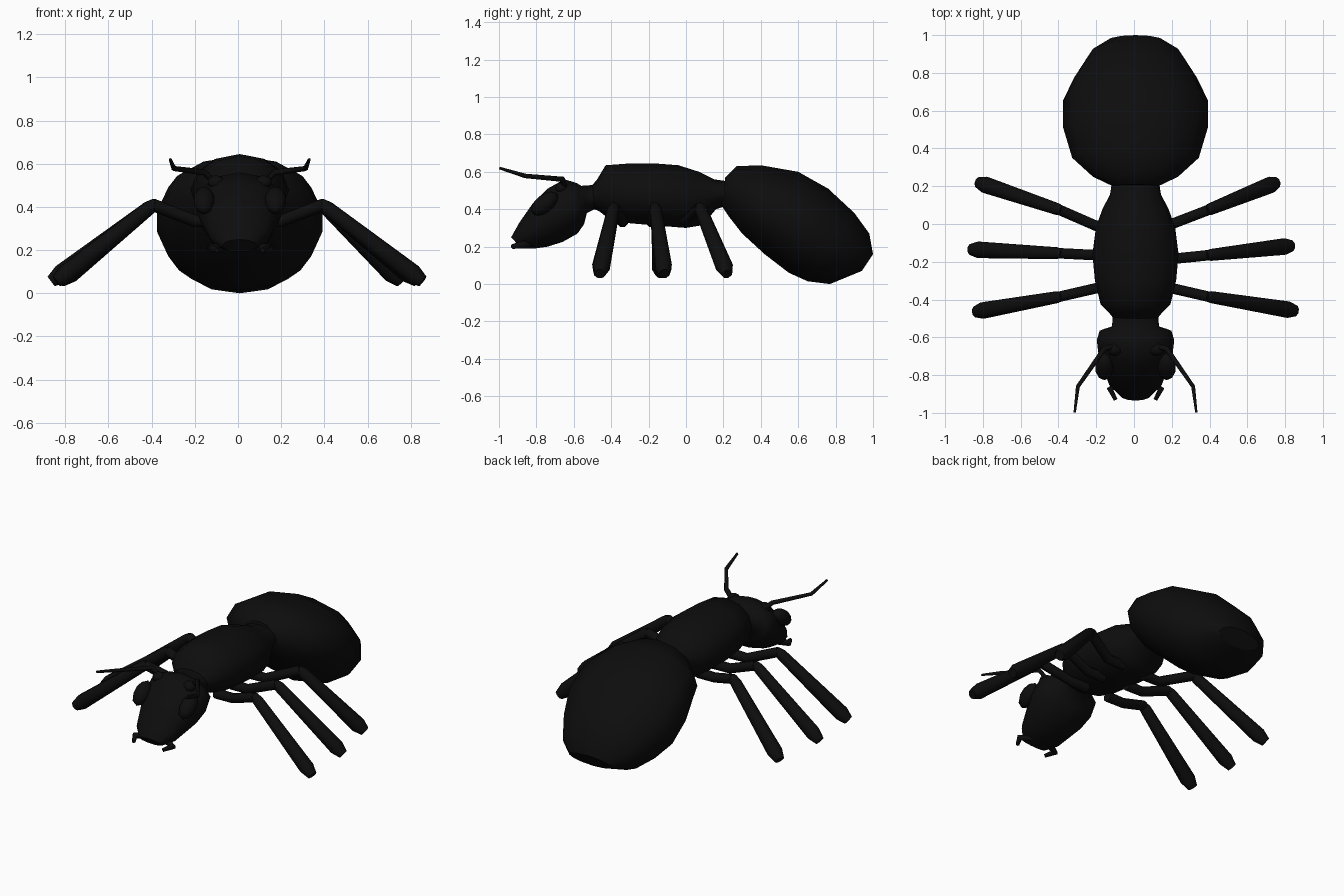
import bpy, bmesh, math
from mathutils import Vector, Matrix

if "Cube" in bpy.data.objects:
    bpy.data.objects.remove(bpy.data.objects["Cube"])

CX = 0.008  # body centre line
black = bpy.data.materials.new("near_black")
black.diffuse_color = (0.004, 0.004, 0.004, 1)
black.use_nodes = True
black.node_tree.nodes["Principled BSDF"].inputs["Base Color"].default_value = black.diffuse_color


def finish(name, bm):
    bmesh.ops.recalc_face_normals(bm, faces=bm.faces)
    for f in bm.faces:
        f.smooth = len(f.verts) <= 4
    me = bpy.data.meshes.new(name)
    bm.to_mesh(me)
    bm.free()
    me.materials.append(black)
    ob = bpy.data.objects.new(name, me)
    bpy.context.collection.objects.link(ob)
    return ob


def skin(name, rings):
    """Bridge equal-sized rings of points and cap both ends."""
    bm = bmesh.new()
    rows = [[bm.verts.new(p) for p in r] for r in rings]
    n = len(rows[0])
    for a, b in zip(rows, rows[1:]):
        for i in range(n):
            j = (i + 1) % n
            bm.faces.new((a[i], a[j], b[j], b[i]))
    bm.faces.new(rows[0])
    bm.faces.new(rows[-1])
    return finish(name, bm)


def body(name, sections, n=12):
    """Sections: top y, top z, bottom y, bottom z, half width."""
    rings = []
    for yt, zt, yb, zb, w in sections:
        c = Vector((CX, (yt + yb) / 2, (zt + zb) / 2))
        up = Vector((0, (yt - yb) / 2, (zt - zb) / 2))
        rings.append([c + up * math.cos(t) + Vector((w * math.sin(t), 0, 0))
                      for t in (2 * math.pi * i / n for i in range(n))])
    return skin(name, rings)


def tube(name, pts, radii, n=8):
    pts = [Vector(p) for p in pts]
    rings = []
    for i, (p, r) in enumerate(zip(pts, radii)):
        d = Vector()
        if i:
            d += (p - pts[i - 1]).normalized()
        if i < len(pts) - 1:
            d += (pts[i + 1] - p).normalized()
        d.normalize()
        u = d.cross(Vector((0, 0, 1))).normalized()
        v = u.cross(d)
        rings.append([p + r * (u * math.cos(t) + v * math.sin(t))
                      for t in (2 * math.pi * (k + .5) / n for k in range(n))])
    return skin(name, rings)


def ellipsoid(name, loc, size, tilt):
    bm = bmesh.new()
    m = (Matrix.Translation(loc) @ Matrix.Rotation(tilt, 4, 'X')
         @ Matrix.Diagonal((*size, 1)))
    bmesh.ops.create_uvsphere(bm, u_segments=10, v_segments=7, radius=1, matrix=m)
    return finish(name, bm)


# Body segments
body("abdomen", [
    (.21, .57, .19, .42, .12), (.27, .63, .23, .36, .225),
    (.40, .635, .30, .27, .335), (.60, .60, .42, .16, .383),
    (.76, .51, .55, .06, .383), (.90, .38, .65, .015, .325),
    (.98, .27, .77, .0, .26), (1.0, .16, .94, .07, .15)])
body("thorax", [
    (-.50, .53, -.49, .40, .12), (-.475, .56, -.465, .39, .14),
    (-.43, .635, -.42, .355, .185), (-.30, .645, -.30, .325, .215),
    (-.17, .645, -.15, .312, .228), (-.04, .635, .0, .30, .21),
    (.07, .60, .09, .315, .175), (.15, .56, .16, .40, .135),
    (.22, .55, .22, .42, .125)])
body("head", [
    (-.49, .53, -.49, .40, .12), (-.56, .525, -.53, .38, .125),
    (-.585, .54, -.545, .32, .19), (-.65, .56, -.58, .27, .205),
    (-.74, .51, -.66, .225, .195), (-.82, .43, -.74, .20, .165),
    (-.89, .33, -.81, .19, .14), (-.935, .25, -.88, .19, .08)])

# Face parts, mirrored
for s, side in ((-1, "left"), (1, "right")):
    def x(v):
        return CX + s * v
    ellipsoid(side + "_eye", (x(.165), -.755, .43), (.05, .085, .048), math.radians(38))
    ellipsoid(side + "_antenna_socket", (x(.11), -.665, .515), (.04, .035, .03), .5)
    tube(side + "_antenna",
         [(x(.10), -.645, .50), (x(.165), -.66, .56), (x(.305), -.86, .578), (x(.322), -.997, .62)],
         [.016, .015, .012, .007], 6)
    tube(side + "_mandible",
         [(x(.07), -.84, .215), (x(.135), -.875, .21), (x(.105), -.93, .20)],
         [.02, .02, .012], 6)

# Legs: side, root y, root x, knee y, foot x, foot y
legs = [("front", 1, -.34, -.385, .855, -.46), ("front", -1, -.34, -.385, -.84, -.465),
        ("middle", 1, -.185, -.165, .835, -.115), ("middle", -1, -.165, -.155, -.865, -.135),
        ("rear", 1, .0, .075, .755, .22), ("rear", -1, -.01, .075, -.825, .22)]
for label, s, ry, ky, fx, fy in legs:
    name = label + ("_right" if s > 0 else "_left")
    root = Vector((s * .20, ry, .335))
    knee = Vector((s * .395, ky, .41))
    foot = Vector((fx, fy, .055))
    tube(name + "_thigh", [(s * .08, ry, .335), root, knee], [.032, .03, .03])
    tube(name + "_shin",
         [knee.lerp(foot, -.03), knee.lerp(foot, .04), knee.lerp(foot, .9), foot],
         [.022, .034, .047, .03])
